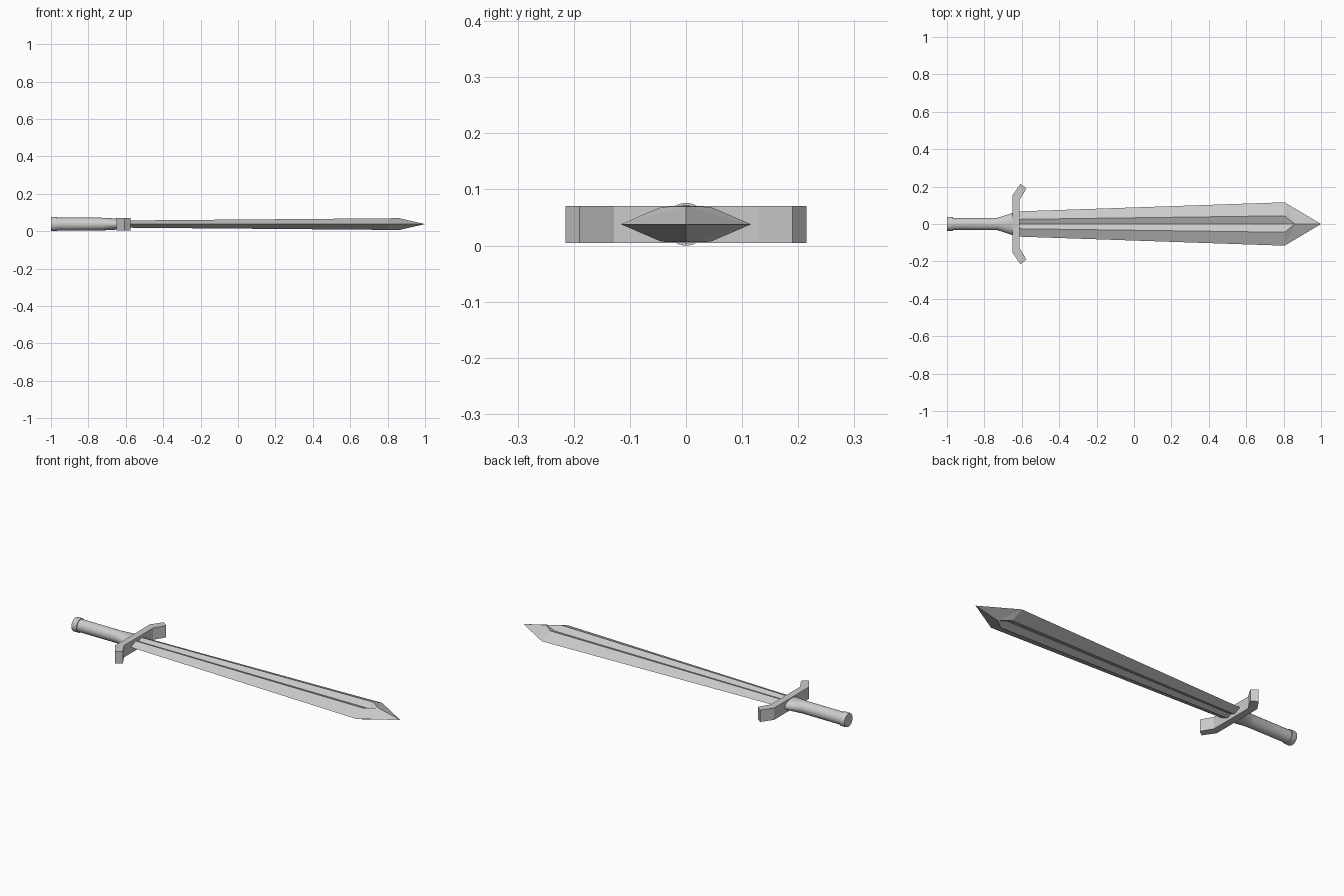
import bpy, bmesh
from math import cos, sin, tau

if "Cube" in bpy.data.objects:
    bpy.data.objects.remove(bpy.data.objects["Cube"])

ZC = 0.038  # height of the sword's long axis


def make_object(name, bm, smooth=False):
    bmesh.ops.recalc_face_normals(bm, faces=bm.faces[:])
    mesh = bpy.data.meshes.new(name)
    bm.to_mesh(mesh)
    bm.free()
    ob = bpy.data.objects.new(name, mesh)
    ob.location.z = ZC
    bpy.context.collection.objects.link(ob)
    if smooth:
        bpy.ops.object.select_all(action='DESELECT')
        ob.select_set(True)
        bpy.context.view_layer.objects.active = ob
        bpy.ops.object.shade_smooth_by_angle(angle=0.5)
    return ob


def loft(name, stations, n=32):
    """Elliptical rings along x: (x, half width, half height)."""
    bm = bmesh.new()
    rings = [[bm.verts.new((x, ry * cos(tau * i / n), rz * sin(tau * i / n)))
              for i in range(n)] for x, ry, rz in stations]
    for a, b in zip(rings, rings[1:]):
        for i in range(n):
            j = (i + 1) % n
            bm.faces.new((a[i], a[j], b[j], b[i]))
    bm.faces.new(rings[0])
    bm.faces.new(rings[-1])
    return make_object(name, bm, smooth=True)


# Pommel cap and grip flaring into the guard
loft("pommel", [(-1.0, 0.036, 0.036), (-0.995, 0.038, 0.038), (-0.968, 0.038, 0.038)])
loft("grip", [(-0.97, 0.033, 0.034), (-0.73, 0.033, 0.034),
              (-0.69, 0.046, 0.032), (-0.64, 0.062, 0.029)])

# Cross guard: half outline mirrored across y, then extruded
half = [(-0.65, 0.153), (-0.607, 0.215), (-0.575, 0.19), (-0.612, 0.128)]
outline = half + [(x, -y) for x, y in reversed(half)]
bm = bmesh.new()
face = bm.faces.new([bm.verts.new((x, y, -0.033)) for x, y in outline])
ext = bmesh.ops.extrude_face_region(bm, geom=[face])
bmesh.ops.translate(bm, vec=(0, 0, 0.066),
                    verts=[v for v in ext["geom"] if isinstance(v, bmesh.types.BMVert)])
make_object("cross_guard", bm)

# Blade: edge, ridge and sunken groove on each side, widening to the tip
bm = bmesh.new()


def section(x, edge, ridge, height, depth):
    pts = [(edge, 0), (ridge, height), (0, depth), (-ridge, height),
           (-edge, 0), (-ridge, -height), (0, -depth), (ridge, -height)]
    return [bm.verts.new((x, y, z)) for y, z in pts]


base = section(-0.63, 0.067, 0.025, 0.019, 0.008)
end = section(0.805, 0.116, 0.044, 0.031, 0.013)
for i in range(8):
    j = (i + 1) % 8
    bm.faces.new((base[i], base[j], end[j], end[i]))
bm.faces.new(base)
point = bm.verts.new((1.0, 0, 0))
for side, order in ((1, (0, 1, 2, 3, 4)), (-1, (4, 5, 6, 7, 0))):
    crest = bm.verts.new((0.86, 0, side * 0.032))
    e0, r0, g, r1, e1 = [end[k] for k in order]
    bm.faces.new((r0, g, crest))
    bm.faces.new((g, r1, crest))
    for e, r in ((e0, r0), (e1, r1)):
        bm.faces.new((e, r, crest))
        bm.faces.new((e, crest, point))
make_object("blade", bm)
